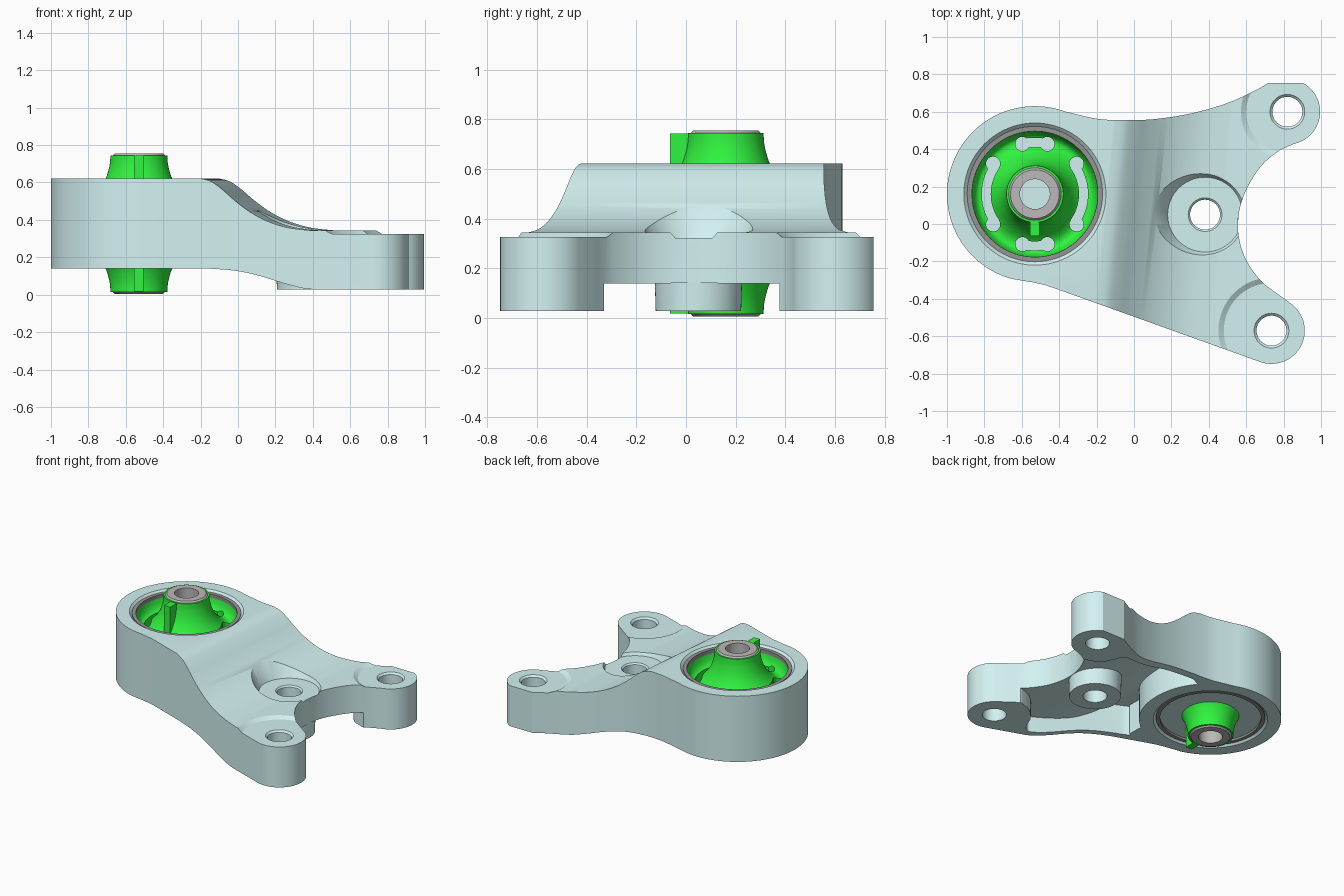
import bpy, bmesh
from math import sin, cos, pi, radians
from mathutils import Vector

if "Cube" in bpy.data.objects:
    bpy.data.objects.remove(bpy.data.objects["Cube"])

BX, BY = -0.53, 0.16            # bushing axis


def finish(name, bm):
    bmesh.ops.recalc_face_normals(bm, faces=bm.faces)
    me = bpy.data.meshes.new(name)
    bm.to_mesh(me)
    bm.free()
    ob = bpy.data.objects.new(name, me)
    bpy.context.collection.objects.link(ob)
    return ob


def arc(cx, cy, r, a0, a1, n=24):
    return [(cx + r * cos(radians(a0 + (a1 - a0) * i / n)),
             cy + r * sin(radians(a0 + (a1 - a0) * i / n))) for i in range(n + 1)]


def spline(pts, n=5):
    p = [Vector(q) for q in [pts[0]] + pts + [pts[-1]]]
    out = []
    for i in range(1, len(p) - 2):
        a, b, c, d = p[i - 1:i + 3]
        for k in range(n):
            t = k / n
            out.append(tuple(0.5 * (2 * b + (c - a) * t + (2 * a - 5 * b + 4 * c - d) * t * t
                                    + (3 * b - a - 3 * c + d) * t ** 3)))
    return out + [tuple(pts[-1])]


def prism(name, pts, lo, hi):
    """Closed polygon (a, b, place) extruded between two placements."""
    bm = bmesh.new()
    f0 = [bm.verts.new(lo(*p)) for p in pts]
    f1 = [bm.verts.new(hi(*p)) for p in pts]
    bm.faces.new(f0)
    bm.faces.new(f1)
    for i in range(len(pts)):
        j = (i + 1) % len(pts)
        bm.faces.new((f0[i], f0[j], f1[j], f1[i]))
    return finish(name, bm)


def plate(name, pts, z0, z1):
    return prism(name, pts, lambda x, y: (x, y, z0), lambda x, y: (x, y, z1))


def side_solid(name, pts, shear=0.1):
    return prism(name, pts, lambda x, z: (x - shear, -1, z), lambda x, z: (x + shear, 1, z))


def cone(name, x, y, r0, r1, z0, z1, n=64):
    c = [(cos(2 * pi * i / n), sin(2 * pi * i / n)) for i in range(n)]
    return prism(name, c, lambda a, b: (x + a * r0, y + b * r0, z0),
                 lambda a, b: (x + a * r1, y + b * r1, z1))


def lathe(name, prof, n=96):
    bm = bmesh.new()
    rings = [[bm.verts.new((BX + r * cos(2 * pi * i / n), BY + r * sin(2 * pi * i / n), z))
              for r, z in prof] for i in range(n)]
    m = len(prof)
    for i in range(n):
        a, b = rings[i], rings[(i + 1) % n]
        for k in range(m):
            bm.faces.new((a[k], b[k], b[(k + 1) % m], a[(k + 1) % m]))
    return finish(name, bm)


def boolean(ob, tool, op='DIFFERENCE'):
    mod = ob.modifiers.new("cut", 'BOOLEAN')
    mod.operation, mod.solver, mod.object = op, 'EXACT', tool
    bpy.context.view_layer.objects.active = ob
    bpy.ops.object.modifier_apply(modifier=mod.name)
    bpy.data.objects.remove(tool)


def style(ob, name, color, angle=30):
    mat = bpy.data.materials.get(name) or bpy.data.materials.new(name)
    mat.diffuse_color = (*color, 1)
    mat.use_nodes = True
    mat.node_tree.nodes["Principled BSDF"].inputs["Base Color"].default_value = mat.diffuse_color
    ob.data.materials.clear()
    ob.data.materials.append(mat)
    bpy.ops.object.select_all(action='DESELECT')
    ob.select_set(True)
    bpy.context.view_layer.objects.active = ob
    bpy.ops.object.shade_smooth_by_angle(angle=radians(angle))


# bracket plan outline: housing, back flank, back leg, concave mouth, front leg
outline = arc(BX, BY, 0.47, 255, 70, 64)
outline += spline([(-0.30, 0.585), (-0.2, 0.563), (-0.08, 0.555), (0.1, 0.56), (0.3, 0.59),
                   (0.5, 0.647), (0.65, 0.715), (0.72, 0.755)])
outline += arc(0.82, 0.6, 0.175, 62, -78)
outline += spline([(0.78, 0.395), (0.68, 0.31), (0.59, 0.16), (0.555, 0.0), (0.585, -0.16),
                   (0.67, -0.295), (0.77, -0.375)])
outline += arc(0.735, -0.57, 0.178, 50, -109)
outline += [(-0.42, -0.345), (-0.47, -0.328), (-0.54, -0.312)]
body = plate("bracket_body", outline, -0.1, 0.8)

# side profile: high housing sweeping down to the low legs
top = spline([(-0.16, 0.622), (-0.1, 0.606), (-0.04, 0.565), (0.03, 0.505), (0.12, 0.44),
              (0.22, 0.39), (0.33, 0.358), (0.46, 0.343)])
under = spline([(0.47, 0.028), (0.4, 0.036), (0.3, 0.062), (0.2, 0.092), (0.1, 0.117),
                (0.0, 0.132), (-0.12, 0.14)])
profile = [(-1.3, 0.622)] + top + [(1.3, 0.343), (1.3, 0.028)] + under + [(-1.3, 0.14)]
boolean(body, side_solid("profile_tool", profile), 'INTERSECT')

# underside pocket, open through the mouth
pocket = arc(BX, BY, 0.475, -53, 40, 32)
pocket += spline([(-0.1, 0.495), (0.1, 0.5), (0.3, 0.525), (0.47, 0.57), (0.56, 0.575),
                  (0.6, 0.5), (0.65, 0.42), (0.76, 0.375)], 4)
pocket += [(0.95, 0.37), (0.95, -0.33)]
pocket += spline([(0.7, -0.33), (0.6, -0.37), (0.52, -0.45), (0.48, -0.54), (0.43, -0.59),
                  (0.34, -0.563), (-0.2, -0.372), (-0.24, -0.33)], 4)
hollow = plate("pocket_tool", pocket, -0.2, 0.6)
roof = spline([(-0.15, 0.36), (-0.08, 0.345), (0.05, 0.26), (0.2, 0.19), (0.4, 0.15), (0.6, 0.138)])
roof = [(-1.3, 0.36)] + roof + [(1.3, 0.138), (1.3, -0.1), (-1.3, -0.1)]
boolean(hollow, side_solid("roof_tool", roof), 'INTERSECT')
boolean(body, hollow)

# middle boss, then spot faces and bolt holes
boolean(body, cone("boss_tool", 0.38, 0.05, 0.172, 0.18, 0.028, 0.3), 'UNION')
boolean(body, cone("spot_tool", 0.38, 0.05, 0.2, 0.3, 0.322, 0.5))
for x, y, r in ((0.82, 0.6, 0.22), (0.735, -0.57, 0.255)):
    boolean(body, cone("pad_tool", x, y, r, r + 0.12, 0.325, 0.4))
for x, y in ((0.38, 0.05), (0.82, 0.6), (0.735, -0.57)):
    boolean(body, cone("bolt_tool", x, y, 0.08, 0.08, -0.1, 0.6, 48))
    boolean(body, cone("chamfer_tool", x, y, 0.07, 0.1, 0.302, 0.332, 48))

# bushing bore with chamfered rims
boolean(body, cone("bore_tool", BX, BY, 0.36, 0.36, -0.1, 0.8, 96))
boolean(body, cone("rim_tool", BX, BY, 0.355, 0.395, 0.597, 0.637, 96))
boolean(body, cone("rim_tool", BX, BY, 0.395, 0.355, 0.125, 0.165, 96))
style(body, "pale_teal", (0.65, 0.88, 0.88))

# outer and inner metal sleeves
ring = lathe("outer_sleeve", [(0.336, 0.15), (0.362, 0.15), (0.362, 0.61), (0.336, 0.61)])
style(ring, "dark_grey", (0.3, 0.3, 0.3))
sleeve = lathe("inner_sleeve", [(0.08, 0.005), (0.13, 0.005), (0.14, 0.015), (0.14, 0.745),
                                (0.13, 0.755), (0.08, 0.755)])
style(sleeve, "grey", (0.5, 0.48, 0.48))

# rubber bushing, symmetric about mid-height
half = spline([(0.152, 0.745), (0.157, 0.69), (0.178, 0.62), (0.215, 0.56), (0.26, 0.52),
               (0.3, 0.515), (0.325, 0.545), (0.34, 0.6)], 4)
half = [(0.135, 0.745)] + half
rubber = lathe("rubber_bushing", half + [(r, 0.76 - z) for r, z in reversed(half)])

# through slots: arcs left and right, short ones front and back, with round ends
for mid, half_angle, rad in ((0, 36, 0.26), (180, 36, 0.26), (90, 14, 0.277), (270, 14, 0.277)):
    slot = arc(BX, BY, rad - 0.024, mid - half_angle, mid + half_angle) \
        + arc(BX, BY, rad + 0.024, mid + half_angle, mid - half_angle)
    boolean(rubber, plate("slot_tool", slot, -0.1, 0.9))
    for s in (-1, 1):
        a = radians(mid + s * half_angle)
        boolean(rubber, cone("end_tool", BX + 0.276 * cos(a), BY + 0.276 * sin(a),
                             0.038, 0.038, -0.1, 0.9, 28))
style(rubber, "green_rubber", (0.03, 0.9, 0.05))

# locating tab on the front of the hub
tab = plate("locating_tab", [(BX - 0.025, -0.065), (BX + 0.025, -0.065),
                             (BX + 0.025, 0.02), (BX - 0.025, 0.02)], 0.017, 0.743)
style(tab, "green_rubber", (0.03, 0.9, 0.05))
